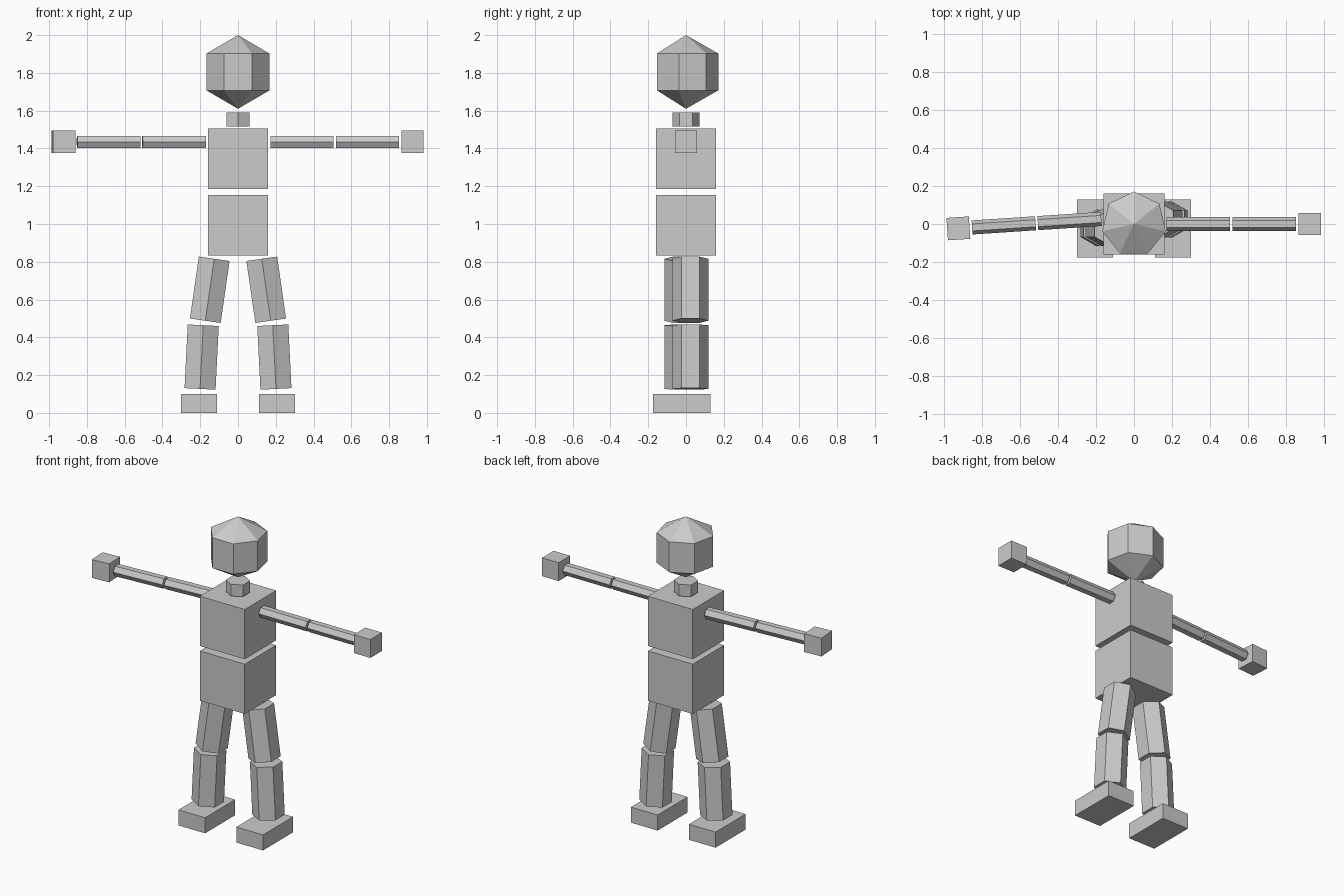
import bpy, bmesh, math
from mathutils import Vector, Matrix

if "Cube" in bpy.data.objects:
    bpy.data.objects.remove(bpy.data.objects["Cube"])

grey = bpy.data.materials.new("plain grey")
grey.diffuse_color = (0.6, 0.6, 0.6, 1)
grey.use_nodes = True
grey.node_tree.nodes["Principled BSDF"].inputs["Base Color"].default_value = grey.diffuse_color


def finish(name, bm):
    bmesh.ops.recalc_face_normals(bm, faces=bm.faces)
    mesh = bpy.data.meshes.new(name)
    bm.to_mesh(mesh)
    bm.free()
    mesh.materials.append(grey)
    obj = bpy.data.objects.new(name, mesh)
    bpy.context.collection.objects.link(obj)
    return obj


def box(name, center, size, turn=0):
    bm = bmesh.new()
    m = Matrix.Translation(center) @ Matrix.Rotation(math.radians(turn), 4, 'Z') @ Matrix.Diagonal((*size, 1))
    bmesh.ops.create_cube(bm, size=1, matrix=m)
    return finish(name, bm)


def prism(name, a, b, radius, sides=6):
    """Straight prism from a to b with one corner pointing along +y."""
    a, b = Vector(a), Vector(b)
    d = (b - a).normalized()
    u = Vector((0, 1, 0))
    u = (u - d * u.dot(d)).normalized()
    v = d.cross(u)
    bm = bmesh.new()
    angles = [2 * math.pi * i / sides for i in range(sides)]
    rings = [[bm.verts.new(p + radius * (u * math.cos(t) + v * math.sin(t))) for t in angles]
             for p in (a, b)]
    for ring in rings:
        bm.faces.new(ring)
    for i in range(sides):
        j = (i + 1) % sides
        bm.faces.new((rings[0][i], rings[0][j], rings[1][j], rings[1][i]))
    return finish(name, bm)


# Head: seven-sided prism whose caps are drawn out to points
head = prism("head", (0, 0, 1.7075), (0, 0, 1.9025), 0.171, 7)
bm = bmesh.new()
bm.from_mesh(head.data)
caps = [f for f in bm.faces if len(f.verts) == 7]
for cap in bmesh.ops.poke(bm, faces=caps)["verts"]:
    cap.co = (0, 0, 2.0 if cap.co.z > 1.8 else 1.61)
bm.to_mesh(head.data)
bm.free()

# Neck and torso
prism("neck", (0, 0, 1.515), (0, 0, 1.59), 0.071)
box("chest", (0, 0, 1.346), (0.32, 0.32, 0.32))
box("hips", (0, 0, 0.994), (0.32, 0.32, 0.32))

# Legs and feet, one leg set slightly forward of the other
for side, s, y in (("left", 1, 0.023), ("right", -1, -0.02)):
    prism(side + "_thigh", (s * 0.126, y, 0.816), (s * 0.173, y, 0.488), 0.095)
    prism(side + "_shin", (s * 0.184, y, 0.464), (s * 0.201, y, 0.127), 0.095)
    box(side + "_foot", (s * 0.206, -0.023, 0.05), (0.19, 0.305, 0.10))

# Arms and hands, the right arm swung a little forward
for side, s, slope, y0, turn in (("left", 1, 0, 0, 0), ("right", -1, 0.066, 0.038, 3.8)):
    def at(x):
        return (s * x, y0 - slope * x, 1.435)
    prism(side + "_upper_arm", at(0.172), at(0.506), 0.037)
    prism(side + "_forearm", at(0.518), at(0.852), 0.037)
    box(side + "_hand", at(0.924), (0.118, 0.118, 0.118), turn)
